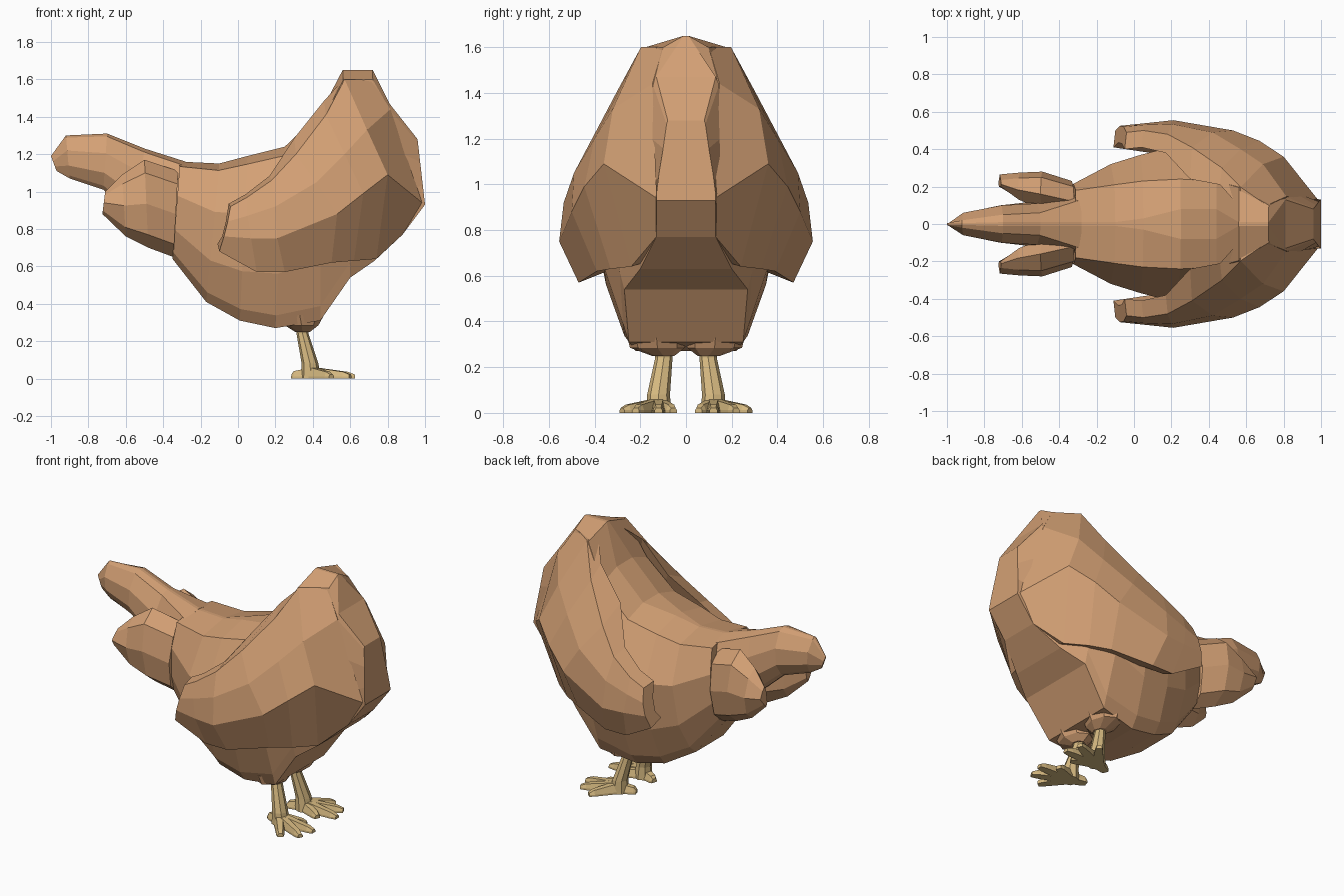
import bpy, bmesh, math
from mathutils import Vector


def material(name, rgb):
    m = bpy.data.materials.new(name)
    m.diffuse_color = (*rgb, 1)
    return m


TAN = material("warm_tan", (0.65, 0.35, 0.175))
STRAW = material("straw_yellow", (0.68, 0.49, 0.22))


def loft(name, rings, mat, mirror=False):
    """Skin a list of equal point rings, cap both ends, optionally mirror in y."""
    bm = bmesh.new()
    vs = [[bm.verts.new(p) for p in r] for r in rings]
    n = len(vs[0])
    for a, b in zip(vs, vs[1:]):
        for i in range(n):
            j = (i + 1) % n
            bm.faces.new((a[i], a[j], b[j], b[i]))
    bm.faces.new(vs[0])
    bm.faces.new(vs[-1])
    bmesh.ops.remove_doubles(bm, verts=bm.verts, dist=0.0005)
    bmesh.ops.recalc_face_normals(bm, faces=bm.faces)
    me = bpy.data.meshes.new(name)
    bm.to_mesh(me)
    bm.free()
    me.materials.append(mat)
    ob = bpy.data.objects.new(name, me)
    bpy.context.collection.objects.link(ob)
    if mirror:
        mod = ob.modifiers.new("mirror", 'MIRROR')
        mod.use_axis = (False, True, False)
        mod.use_mirror_merge = False
    return ob


LEVELS = (0, 0.05, 0.35, 0.7, 0.93, 1)


def section(top, bottom, widths):
    """Symmetric ring between a top and bottom point, half-widths per level."""
    t, b = Vector((top[0], 0, top[1])), Vector((bottom[0], 0, bottom[1]))
    side = [t.lerp(b, k) + Vector((0, w, 0)) for k, w in zip(LEVELS, widths)]
    return side + [Vector((p.x, -p.y, p.z)) for p in reversed(side)]


# Body, from tail root to the broad front
body = [
    ((-0.31, 1.16), (-0.35, 0.64), (.01, .18, .215, .20, .16, .10)),
    ((-0.10, 1.15), (-0.17, 0.41), (.01, .21, .32, .29, .20, .14)),
    ((0.05, 1.19), (0.01, 0.31), (.03, .23, .37, .33, .25, .20)),
    ((0.25, 1.24), (0.20, 0.27), (.08, .24, .42, .35, .27, .22)),
    ((0.44, 1.42), (0.44, 0.31), (.08, .23, .40, .36, .275, .25)),
    ((0.56, 1.65), (0.60, 0.54), (.01, .195, .28, .34, .29, .27)),
    ((0.72, 1.65), (0.73, 0.63), (.01, .10, .24, .26, .22, .20)),
    ((0.81, 1.47), (0.88, 0.77), (.13, .145, .18, .16, .14, .13)),
    ((0.96, 1.28), (1.00, 0.93), (.08, .085, .10, .12, .13, .13)),
]
loft("body", [section(*s) for s in body], TAN)

# Long middle lobe at the back
lobe = [
    ((-0.28, 1.16), (-0.33, 0.70), (.01, .13, .17, .16, .10, .06)),
    ((-0.50, 1.23), (-0.55, 0.86), (.01, .06, .11, .12, .08, .05)),
    ((-0.70, 1.31), (-0.72, 1.01), (.01, .05, .10, .10, .06, .03)),
    ((-0.92, 1.30), (-0.90, 1.07), (.005, .02, .06, .06, .03, .02)),
    ((-1.00, 1.19), (-0.97, 1.11), (.004, .005, .006, .006, .005, .004)),
]
loft("back_middle_lobe", [section(*s) for s in lobe], TAN)


# Pair of side lobes: x at top and bottom, y range, z range
def lobe_ring(xt, xb, yi, yo, z0, z1):
    def p(y, k):
        return (xb + (xt - xb) * k, y, z0 + (z1 - z0) * k)
    m = (yi + yo) / 2
    return [p(m - .02, 1), p(yo - .03, .85), p(yo, .5), p(yo - .03, .15),
            p(m - .02, 0), p(yi, .2), p(yi, .8)]


loft("side_lobe", [lobe_ring(*r) for r in (
    (-0.32, -0.345, .05, .23, .65, 1.11),
    (-0.50, -0.48, .08, .28, .70, 1.17),
    (-0.62, -0.60, .13, .275, .76, 1.09),
    (-0.71, -0.725, .20, .265, .88, 1.00))], TAN, True)

# Wings: upper edge, shoulder, ridge, lower edge, then thickness and inner lift
wing = [
    ((.71, .10, 1.60), (.815, .147, 1.44), (.985, .128, .94), (.88, .13, .77), .05, 0),
    ((.57, .197, 1.60), (.69, .32, 1.33), (.80, .36, 1.09), (.74, .24, .64), .10, 0),
    ((.47, .30, 1.41), (.57, .40, 1.20), (.67, .445, .99), (.62, .33, .63), .09, .08),
    ((.31, .41, 1.20), (.42, .49, 1.05), (.53, .50, .88), (.50, .39, .62), .17, .09),
    ((.18, .48, 1.06), (.20, .535, .92), (.21, .555, .75), (.25, .47, .57), .10, .03),
    ((.05, .50, .97), (.05, .53, .87), (.07, .54, .75), (.10, .47, .57), .09, .02),
    ((-.04, .49, .92), (-.055, .52, .84), (-.075, .525, .76), (-.10, .50, .68), .09, .02),
]
rings = []
for *outer, d, lift in wing:
    depth = (d, d, max(d, .09), max(d, .12) if outer[0][0] > .3 else d)
    inner = [(x - .01, max(y - k, .01), z + dz) for (x, y, z), k, dz
             in zip(outer, depth, (lift - .005, 0, 0, .04))]
    rings.append(outer + inner[::-1])
loft("wing", rings, TAN, True)


# Hips, legs and feet
def oval(x, y, z, rx, ry, n=8):
    return [(x + rx * math.cos(2 * math.pi * i / n),
             y + ry * math.sin(2 * math.pi * i / n), z) for i in range(n)]


loft("hip", [oval(.33, .13, .34, .13, .13), oval(.34, .125, .285, .09, .12),
             oval(.345, .10, .25, .04, .05)], TAN, True)
loft("leg", [oval(.34, .095, .30, .03, .037), oval(.345, .097, .24, .032, .038),
             oval(.385, .12, .08, .045, .05), oval(.39, .12, .0, .055, .055)],
     STRAW, True)


def toe(name, end, w0, w1, h0, h1):
    a, b = Vector((.38, .12, 0)), Vector((*end, 0))
    d = (b - a).normalized()
    s = Vector((-d.y, d.x, 0))
    up = Vector((0, 0, 1))
    rings = [[p - s * w, p - s * w * .6 + up * h, p + s * w * .6 + up * h, p + s * w]
             for p, w, h in ((a, w0, h0), (a.lerp(b, .85), w1, h1),
                             (b, w1 * .7, h1 * .6))]
    # side walls stand upright a little above the ground
    rings = [[r[0], r[0] + up * .012, r[1], r[2], r[3] + up * .012, r[3]] for r in rings]
    loft(name, rings, STRAW, True)


for i, end in enumerate(((.50, .28), (.60, .22), (.625, .12), (.53, .055))):
    toe("front_toe_%d" % (i + 1), end, .035, .024, .065, .036)
toe("rear_toe", (.29, .09), .035, .026, .055, .04)
